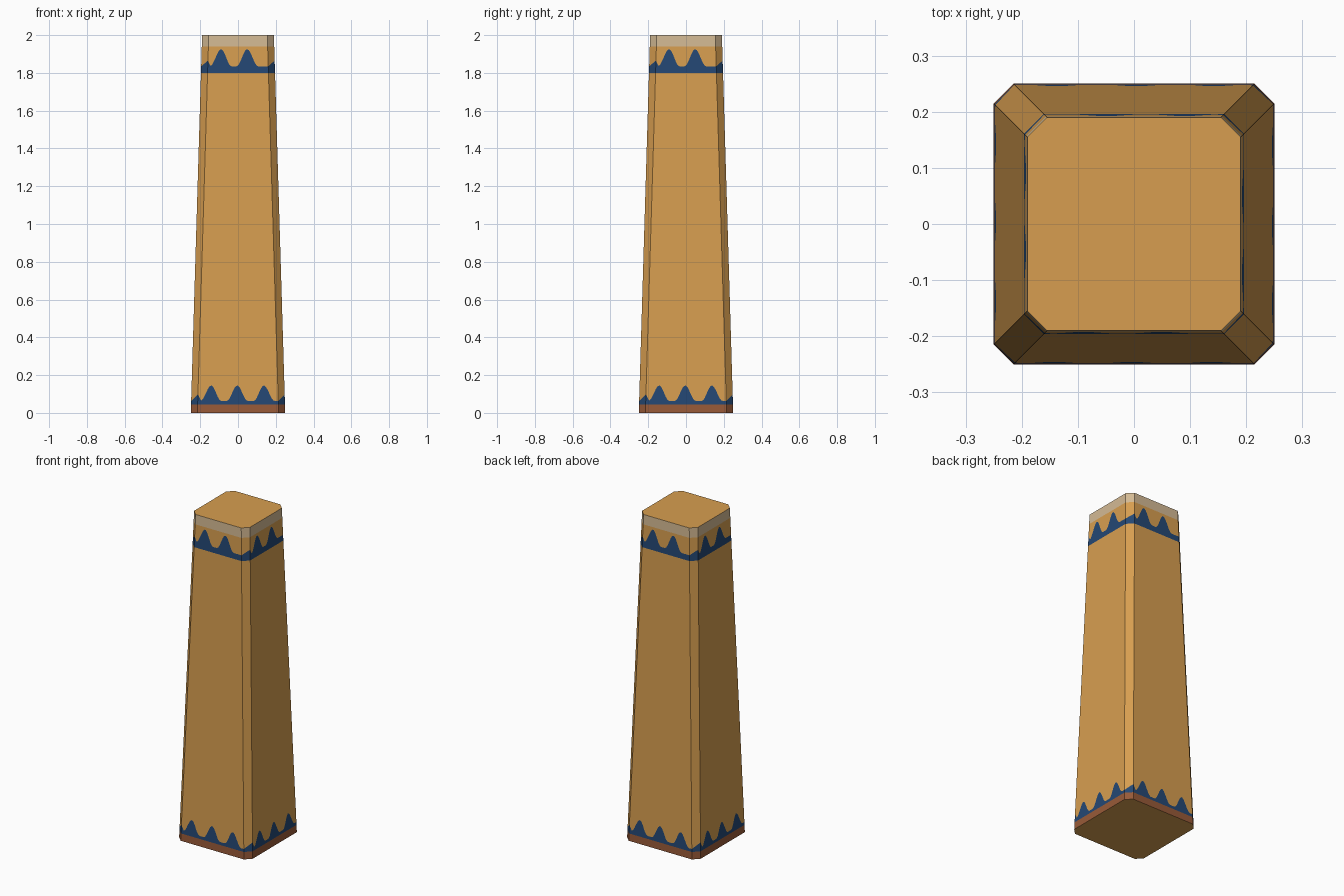
import bpy, bmesh, math

if "Cube" in bpy.data.objects:
    bpy.data.objects.remove(bpy.data.objects["Cube"])

def srgb(r, g, b):
    def lin(c):
        c /= 255
        return c / 12.92 if c <= 0.04045 else ((c + 0.055) / 1.055) ** 2.4
    return (lin(r), lin(g), lin(b), 1)

def material(name, rgb):
    m = bpy.data.materials.new(name)
    m.diffuse_color = srgb(*rgb)
    m.use_nodes = True
    m.node_tree.nodes["Principled BSDF"].inputs["Base Color"].default_value = m.diffuse_color
    return m

MATS = [material("ochre", (215, 158, 80)), material("painted blue", (36, 72, 116)),
        material("red brown", (152, 90, 56)), material("pale cream", (212, 186, 148))]
OCHRE, BLUE, BROWN, CREAM = range(4)

HEIGHT, CHAMFER = 2.0, 0.035
FACE_COLS, CHAMFER_COLS = 48, 4

def point(k, chamfer, t, z):
    """Point on side k (0 = front, counter-clockwise) at fraction t along it."""
    a = 0.25 - 0.03 * z
    b = a - CHAMFER
    if chamfer:
        x, y = b + CHAMFER * t, -a + CHAMFER * t
    else:
        x, y = -b + 2 * b * t, -a
    for _ in range(k):
        x, y = -y, x
    return (x, y, z)

def teeth(t, chamfer, peaks, half, base, tall, small):
    """Upper outline of a zigzag band: rounded teeth plus a small one at the edge."""
    if chamfer:
        return base + small * t
    h = small * max(0, 1 - t / 0.045)
    for p in peaks:
        d = abs(t - p) / half
        if d < 1:
            h = max(h, tall * 0.5 * (1 + math.cos(math.pi * d)))
    return base + h

# Columns around the shaft: four wide faces, each followed by its corner chamfer
columns = []
for k in range(4):
    columns += [(k, False, i / FACE_COLS) for i in range(FACE_COLS)]
    columns += [(k, True, i / CHAMFER_COLS) for i in range(CHAMFER_COLS)]

# Tapered shaft, with painted bands cut into its sides
bm = bmesh.new()
grid = []
for k, ch, t in columns:
    low = teeth(t, ch, (0.163, 0.49, 0.825), 0.13, 0.063, 0.082, 0.035)
    high = teeth(t, ch, (0.215, 0.655), 0.18, 1.835, 0.09, 0.03)
    rows = (0, 0.045, low, 1.80, high, 1.94, HEIGHT)
    grid.append([bm.verts.new(point(k, ch, t, z)) for z in rows])

band_colors = (BROWN, BLUE, OCHRE, BLUE, OCHRE, CREAM)
for i, col in enumerate(grid):
    nxt = grid[(i + 1) % len(grid)]
    for r, color in enumerate(band_colors):
        f = bm.faces.new((col[r], nxt[r], nxt[r + 1], col[r + 1]))
        f.material_index = color

# Flat top and underside
bm.faces.new([c[-1] for c in grid]).material_index = OCHRE
bm.faces.new([c[0] for c in reversed(grid)]).material_index = OCHRE

mesh = bpy.data.meshes.new("tapered_pillar")
bm.to_mesh(mesh)
bm.free()
for m in MATS:
    mesh.materials.append(m)
bpy.context.collection.objects.link(bpy.data.objects.new("tapered_pillar", mesh))
